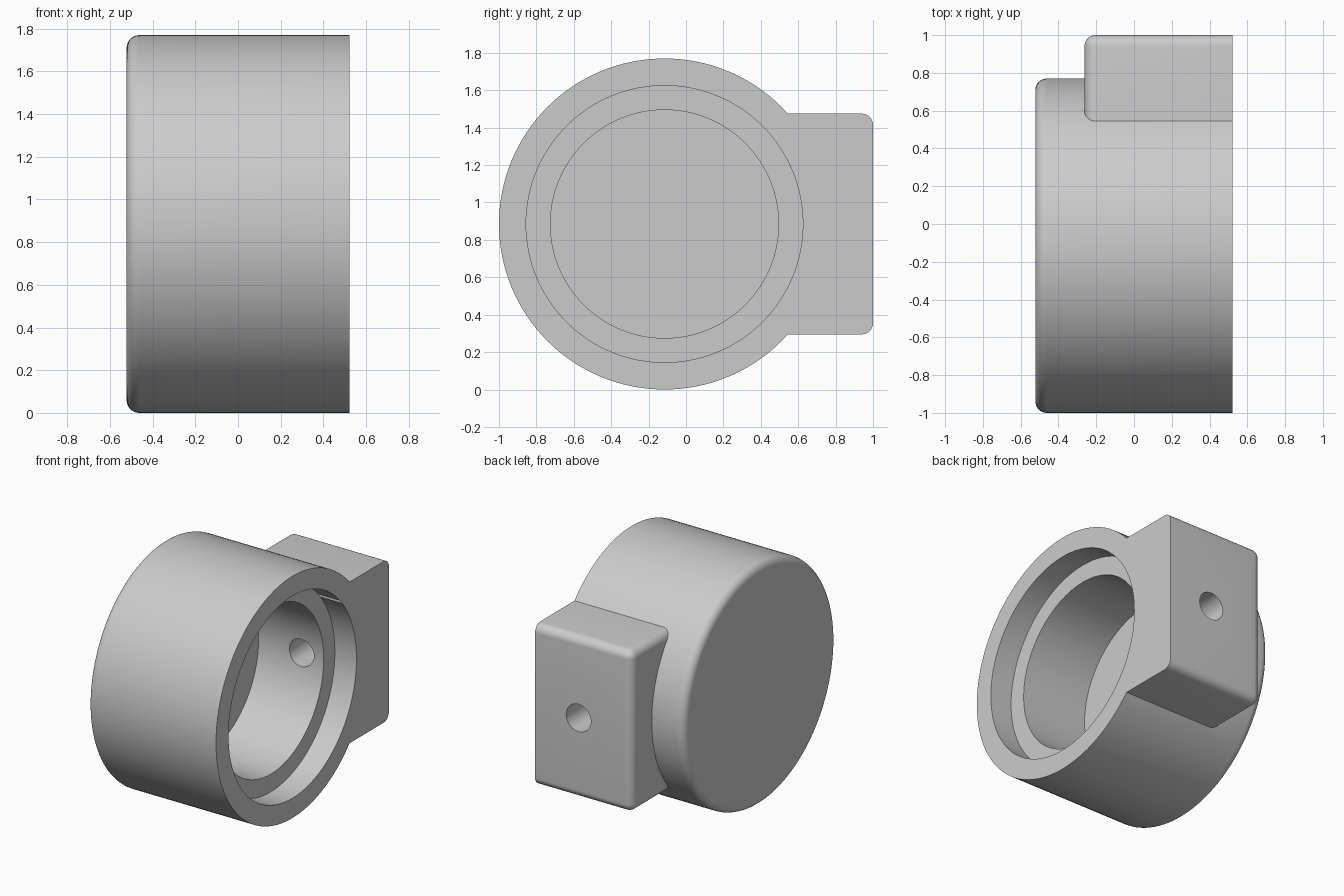
import bpy, bmesh, math
from mathutils import Matrix, Vector

if "Cube" in bpy.data.objects:
    bpy.data.objects.remove(bpy.data.objects["Cube"], do_unlink=True)

AXIS = Vector((0, -0.115, 0.885))   # centre line of the cup, along x
OPEN_X = 0.522                      # flat open end
SEGMENTS = 128

metal = bpy.data.materials.new("plain_grey")
metal.use_nodes = True
GREY = (0.6, 0.6, 0.6, 1)
metal.diffuse_color = GREY
metal.node_tree.nodes["Principled BSDF"].inputs["Base Color"].default_value = GREY


def finish(name, bm):
    bmesh.ops.recalc_face_normals(bm, faces=bm.faces)
    mesh = bpy.data.meshes.new(name)
    bm.to_mesh(mesh)
    bm.free()
    mesh.materials.append(metal)
    obj = bpy.data.objects.new(name, mesh)
    bpy.context.collection.objects.link(obj)
    return obj


def lathe(name, profile):
    """Turn (x, radius) points about the cup's centre line."""
    bm = bmesh.new()
    verts = [bm.verts.new(AXIS + Vector((x, 0, r))) for x, r in profile]
    edges = [bm.edges.new(pair) for pair in zip(verts, verts[1:])]
    bmesh.ops.spin(bm, geom=verts + edges, cent=AXIS, axis=(1, 0, 0),
                   angle=math.tau, steps=SEGMENTS, use_duplicate=False)
    bmesh.ops.remove_doubles(bm, verts=bm.verts, dist=1e-4)
    return finish(name, bm)


def combine(target, other, operation):
    mod = target.modifiers.new(operation.title(), "BOOLEAN")
    mod.operation, mod.object, mod.solver = operation, other, "EXACT"
    bpy.context.view_layer.objects.active = target
    bpy.ops.object.modifier_apply(modifier=mod.name)
    bpy.data.objects.remove(other, do_unlink=True)


# Cup body with a rounded closed end
RADIUS, ROUND, CLOSED_X = 0.885, 0.06, -0.522
corner = [(CLOSED_X + ROUND * (1 - math.cos(a)), RADIUS - ROUND * (1 - math.sin(a)))
          for a in (math.pi / 2 * i / 8 for i in range(9))]
housing = lathe("cup_housing", [(CLOSED_X, 0)] + corner + [(OPEN_X, RADIUS), (OPEN_X, 0)])

# Side block, rounded except at the open end and where it enters the cup
low, high = Vector((-0.262, 0.2, 0.295)), Vector((OPEN_X, 1.0, 1.475))
bm = bmesh.new()
bmesh.ops.create_cube(bm, size=1, matrix=Matrix.Translation((low + high) / 2)
                      @ Matrix.Diagonal((*(high - low), 1)))
rounded = [e for e in bm.edges
           if not all(v.co.x > 0.5 for v in e.verts)
           and not all(v.co.y < 0.3 for v in e.verts)]
bmesh.ops.bevel(bm, geom=rounded, offset=0.06, segments=8, profile=0.5, affect="EDGES")
combine(housing, finish("side_block", bm), "UNION")

# Stepped bore
step_x, floor_x = 0.347, -0.18
bore = lathe("stepped_bore", [(floor_x, 0), (floor_x, 0.61), (step_x, 0.61),
                              (step_x, 0.74), (0.6, 0.74), (0.6, 0)])
combine(housing, bore, "DIFFERENCE")

# Round hole through the block into the bore
bm = bmesh.new()
bmesh.ops.create_cone(bm, cap_ends=True, segments=48, radius1=0.1, radius2=0.1, depth=0.9,
                      matrix=Matrix.Translation((0.17, 0.7, AXIS.z))
                      @ Matrix.Rotation(math.pi / 2, 4, "X"))
combine(housing, finish("side_hole", bm), "DIFFERENCE")

# Smooth curves, sharp corners
bpy.ops.object.select_all(action="DESELECT")
housing.select_set(True)
bpy.context.view_layer.objects.active = housing
bpy.ops.object.shade_smooth_by_angle(angle=math.radians(30))
